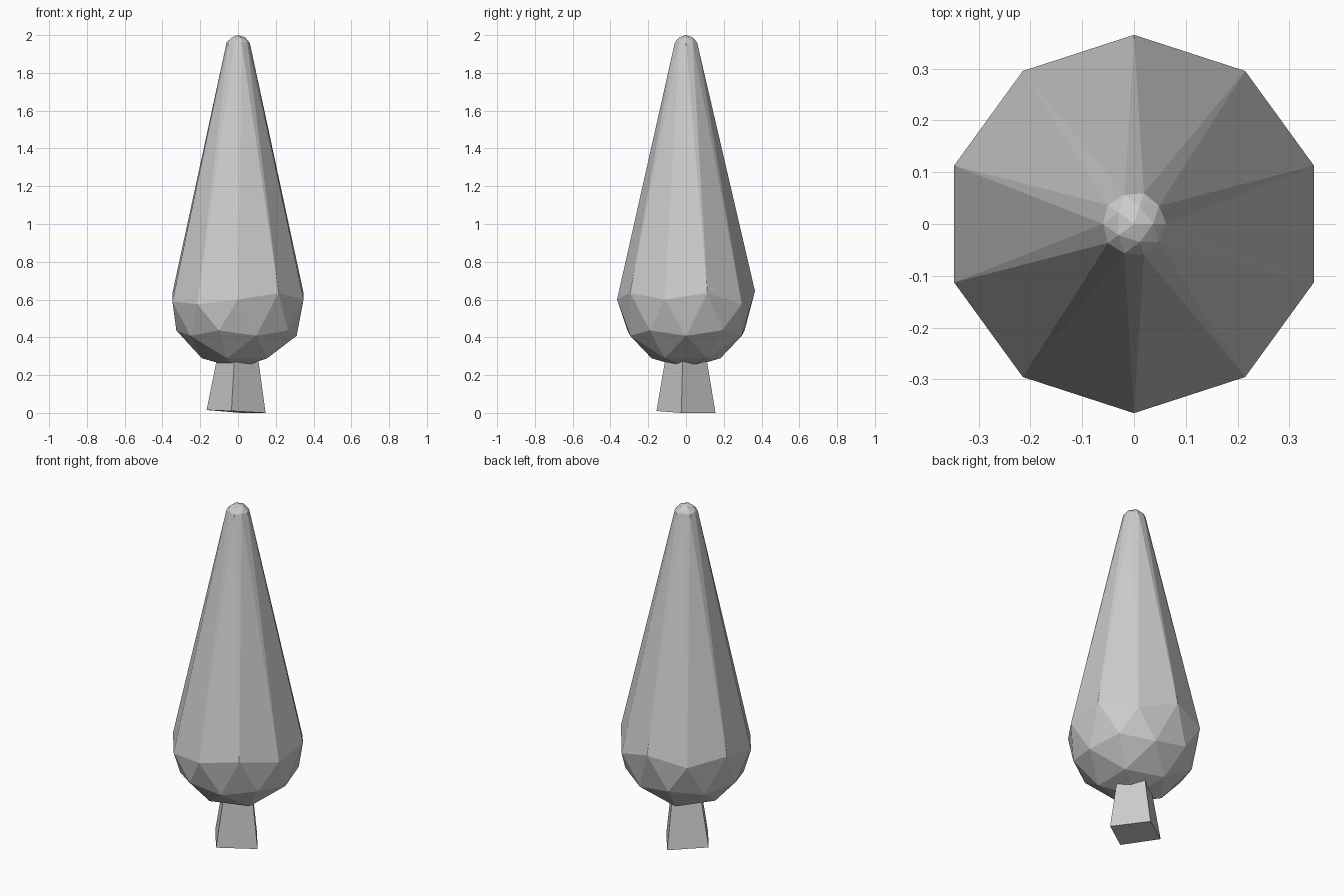
import bpy, bmesh
from math import cos, sin, pi, atan2, degrees

if "Cube" in bpy.data.objects:
    bpy.data.objects.remove(bpy.data.objects["Cube"])


def make_object(name, bm):
    bmesh.ops.recalc_face_normals(bm, faces=bm.faces)
    mesh = bpy.data.meshes.new(name)
    bm.to_mesh(mesh)
    bm.free()
    obj = bpy.data.objects.new(name, mesh)
    bpy.context.collection.objects.link(obj)
    return obj


# Foliage: a low-poly ball whose upper half is pulled up into a slim tip
RADIUS = 0.365
# heights of the slightly uneven widest ring, from 18 degrees on in 36 degree steps
ring_z = [0.635, 0.575, 0.645, 0.60, 0.635, 0.59, 0.575, 0.60, 0.635, 0.60]
bm = bmesh.new()
bmesh.ops.create_icosphere(bm, subdivisions=2, radius=1)
for v in bm.verts:
    x, y, z = v.co
    if z > 0.1:
        v.co = (x * 0.07, y * 0.07, 1.925 + 0.075 * z)
    elif z < -0.1:
        v.co = (x * RADIUS, y * RADIUS, 0.6 + z * RADIUS)
    else:
        k = round((degrees(atan2(y, x)) - 18) / 36) % 10
        v.co = (x * RADIUS, y * RADIUS, ring_z[k])
make_object("foliage", bm)

# Trunk: four-sided taper, turned on its corner, with a slightly slanted foot
bm = bmesh.new()
foot_z = [0.0, 0.0, 0.015, 0.01]
rings = []
for cx, radius, heights in ((-0.01, 0.158, foot_z), (0.0, 0.098, [0.36] * 4)):
    ring = []
    for i in range(4):
        a = -0.157 + i * pi / 2
        ring.append(bm.verts.new((cx + radius * cos(a), radius * sin(a), heights[i])))
    rings.append(ring)
low, high = rings
for i in range(4):
    j = (i + 1) % 4
    bm.faces.new((low[i], low[j], high[j], high[i]))
bm.faces.new(low[::-1])
bm.faces.new(high)
make_object("trunk", bm)
